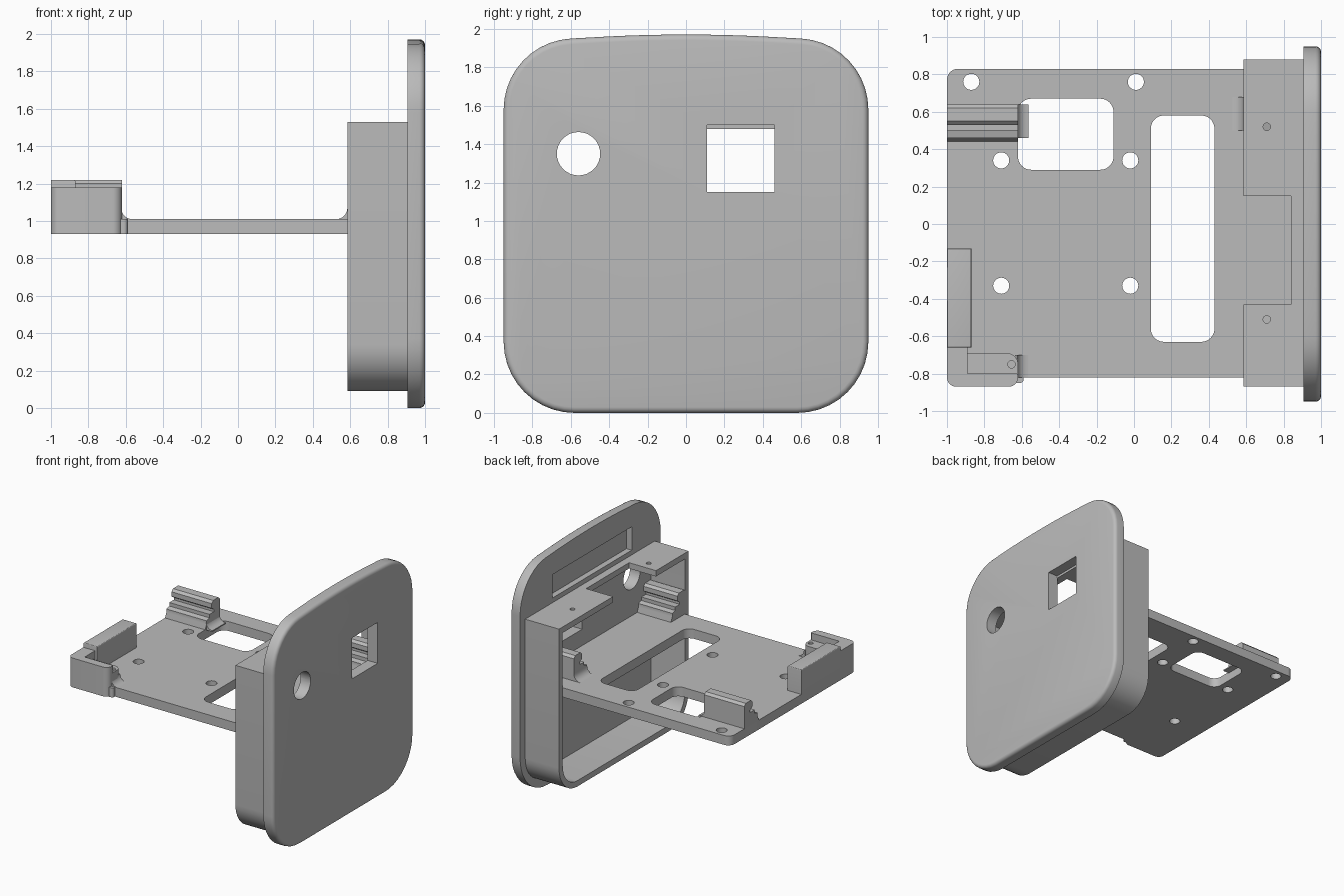
import bpy, bmesh, math
from mathutils import Vector

if "Cube" in bpy.data.objects:
    bpy.data.objects.remove(bpy.data.objects["Cube"], do_unlink=True)

grey = bpy.data.materials.new("plain grey plastic")
grey.use_nodes = True
COLOUR = (0.5, 0.5, 0.5, 1)
grey.diffuse_color = COLOUR
grey.node_tree.nodes["Principled BSDF"].inputs["Base Color"].default_value = COLOUR
parts = []


def rounded(corners, steps=10):
    """Outline from (a, b, radius) corners, each replaced by an arc."""
    out = []
    for i, (a, b, r) in enumerate(corners):
        c = Vector((a, b))
        if r == 0:
            out.append(c)
            continue
        d1 = (Vector(corners[i - 1][:2]) - c).normalized()
        d2 = (Vector(corners[(i + 1) % len(corners)][:2]) - c).normalized()
        half = d1.angle(d2) / 2
        mid = c + (d1 + d2).normalized() * r / math.sin(half)
        t = r / math.tan(half)
        v1, v2 = c + d1 * t - mid, c + d2 * t - mid
        turn = math.atan2(v1.x * v2.y - v1.y * v2.x, v1.dot(v2))
        for k in range(steps + 1):
            q = turn * k / steps
            cs, sn = math.cos(q), math.sin(q)
            out.append(mid + Vector((v1.x * cs - v1.y * sn, v1.x * sn + v1.y * cs)))
    return out


def rect(a0, a1, b0, b1, r=0):
    return rounded([(a0, b0, r), (a1, b0, r), (a1, b1, r), (a0, b1, r)])


def circle(a, b, r, n=32):
    return [(a + r * math.cos(math.tau * k / n), b + r * math.sin(math.tau * k / n)) for k in range(n)]


def prism(name, outline, axis, lo, hi, bevel=0, cutter=False):
    """Extrude an outline along an axis, optionally rounding the rim at the high end."""
    def place(p, h):
        return {"x": (h, p[0], p[1]), "y": (p[0], h, p[1]), "z": (p[0], p[1], h)}[axis]
    bm = bmesh.new()
    low = [bm.verts.new(place(p, lo)) for p in outline]
    high = [bm.verts.new(place(p, hi)) for p in outline]
    bm.faces.new(low)
    top = bm.faces.new(high)
    for i in range(len(low)):
        bm.faces.new((low[i - 1], low[i], high[i], high[i - 1]))
    bmesh.ops.recalc_face_normals(bm, faces=bm.faces)
    if bevel:
        bmesh.ops.bevel(bm, geom=list(top.edges), offset=bevel, segments=4, profile=0.5, affect="EDGES")
    mesh = bpy.data.meshes.new(name)
    bm.to_mesh(mesh)
    bm.free()
    mesh.materials.append(grey)
    obj = bpy.data.objects.new(name, mesh)
    bpy.context.scene.collection.objects.link(obj)
    if cutter:
        obj.hide_render = True
    else:
        parts.append(obj)
    return obj


def box(name, x0, x1, y0, y1, z0, z1, r=0, bevel=0):
    return prism(name, rect(x0, x1, y0, y1, r), "z", z0, z1, bevel)


def cut(obj, cuts):
    """Subtract (outline, axis, lo, hi) prisms from the object."""
    tools = [prism("cutter", *c, cutter=True) for c in cuts]
    for t in tools:
        m = obj.modifiers.new("cut", "BOOLEAN")
        m.operation, m.solver, m.object = "DIFFERENCE", "EXACT", t
    bpy.context.view_layer.update()
    dg = bpy.context.evaluated_depsgraph_get()
    mesh = bpy.data.meshes.new_from_object(obj.evaluated_get(dg))
    obj.modifiers.clear()
    obj.data = mesh
    for t in tools:
        bpy.data.objects.remove(t, do_unlink=True)


# Face plate with crowned top, window, round hole and a shallow slot behind
plate = prism("face_plate", rounded([
    (-0.95, 0, 0.37), (0.95, 0, 0.37), (0.95, 1.93, 0.37), (0, 1.984, 8), (-0.95, 1.93, 0.37)]),
    "x", 0.905, 1.0, bevel=0.03)
cut(plate, [
    (rect(0.11, 0.46, 1.15, 1.5), "x", 0.8, 1.1),
    (circle(-0.56, 1.35, 0.113), "x", 0.8, 1.1),
    (rect(-0.56, 0.51, 1.57, 1.77), "x", 0.8, 0.955)])

# Housing: open shell with rounded bottom, notched roof and two screw holes
housing = prism("housing", rounded([
    (-0.87, 0.09, 0.25), (0.88, 0.09, 0.25), (0.88, 1.53, 0), (-0.87, 1.53, 0)]), "x", 0.585, 0.91)
cut(housing, [
    (rounded([(-0.82, 0.14, 0.2), (0.83, 0.14, 0.2), (0.83, 1.48, 0), (-0.82, 1.48, 0)]), "x", 0.5, 1.0),
    (rect(0.5, 0.84, -0.43, 0.15), "z", 1.4, 1.6),
    (circle(0.71, 0.52, 0.02, 16), "z", 1.4, 1.6),
    (circle(0.71, -0.51, 0.02, 16), "z", 1.4, 1.6)])

# Tray with two large openings and mounting holes
tray = prism("tray", rounded([
    (-1, -0.82, 0.02), (0.91, -0.82, 0), (0.91, 0.83, 0), (-1, 0.83, 0.06)]), "z", 0.93, 1.01)
holes = [(-0.87, 0.76), (0.01, 0.76)] + [(x, y) for x in (-0.71, -0.02) for y in (0.34, -0.33)]
cut(tray, [
    (rect(0.09, 0.43, -0.63, 0.58, 0.07), "z", 0.8, 1.1),
    (rect(-0.62, -0.11, 0.29, 0.67, 0.07), "z", 0.8, 1.1)]
    + [(circle(x, y, 0.043), "z", 0.8, 1.1) for x, y in holes])


# Clip rails: stepped profile, offset measured inward from the outer face
RAIL = [(0, 0.94), (0, 1.2), (0.02, 1.22), (0.09, 1.22), (0.11, 1.2), (0.11, 1.16), (0.08, 1.14),
        (0.08, 1.12), (0.14, 1.12), (0.14, 1.09), (0.18, 1.08), (0.18, 1.05), (0.2, 1.005), (0.2, 0.94)]


def clip_rail(name, x0, x1, y_out, inward):
    prism(name, [(y_out + inward * d, z) for d, z in RAIL], "x", x0, x1)


def foot_fillet(name, x, side, y0, y1, r=0.06):
    arc = [(x + side * r * (1 - math.sin(a)), 1.01 + r * (1 - math.cos(a)))
           for a in (math.pi / 2 * k / 6 for k in range(7))]
    prism(name, [(x - side * 0.01, 1.0), (x + side * r, 1.0)] + arc +
          [(x - side * 0.01, 1.01 + r)], "y", y0, y1)


clip_rail("back_outer_clip", -1, -0.62, 0.64, -1)
clip_rail("back_inner_clip", 0.585, 0.91, 0.68, -1)
clip_rail("front_inner_clip", 0.585, 0.91, -0.83, 1)
foot_fillet("back_outer_fillet", -0.625, 1, 0.46, 0.64)
foot_fillet("back_inner_fillet", 0.585, -1, 0.5, 0.68)
foot_fillet("front_outer_fillet", -0.625, 1, -0.82, -0.7)

# Front outer corner post: low ledge with an L-shaped rim and a pilot hole
ledge = prism("corner_ledge", rounded([
    (-1, -0.87, 0.05), (-0.62, -0.87, 0.05), (-0.62, -0.69, 0.06), (-1, -0.69, 0)]), "z", 0.93, 1.12)
cut(ledge, [(circle(-0.655, -0.75, 0.02, 16), "z", 1.03, 1.2)])
prism("corner_rim", rounded([
    (-1, -0.87, 0.05), (-0.62, -0.87, 0.05), (-0.62, -0.8, 0.01), (-0.89, -0.8, 0),
    (-0.89, -0.65, 0), (-1, -0.65, 0)]), "z", 0.94, 1.18)
box("corner_flare", -0.64, -0.59, -0.85, -0.8, 0.93, 1.01, r=0.02)

# End wall on the outer edge
box("end_wall", -1, -0.87, -0.66, -0.13, 0.94, 1.22, bevel=0.008)

# Smooth curved faces, keep hard edges
bpy.ops.object.select_all(action="DESELECT")
for p in parts:
    p.select_set(True)
bpy.context.view_layer.objects.active = parts[0]
bpy.ops.object.shade_smooth_by_angle(angle=math.radians(30))
